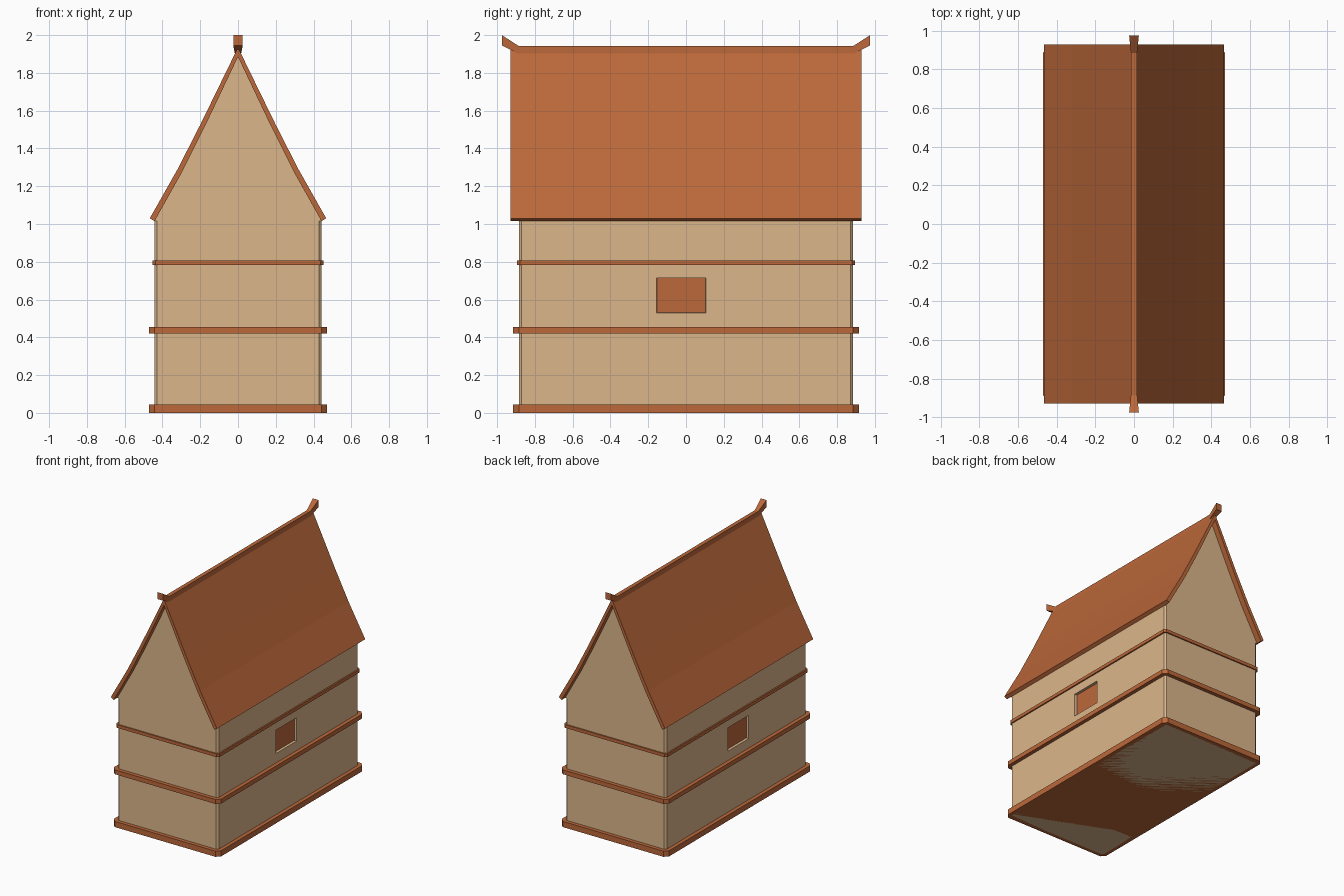
import bpy, bmesh

if "Cube" in bpy.data.objects:
    bpy.data.objects.remove(bpy.data.objects["Cube"])


def material(name, rgb):
    m = bpy.data.materials.new(name)
    m.diffuse_color = (*rgb, 1)
    m.use_nodes = True
    m.node_tree.nodes["Principled BSDF"].inputs["Base Color"].default_value = m.diffuse_color
    return m


TAN = material("tan plaster", (0.716, 0.468, 0.258))
BROWN = material("orange brown wood", (0.503, 0.138, 0.042))


def finish(name, bm, *mats):
    bmesh.ops.recalc_face_normals(bm, faces=bm.faces)
    me = bpy.data.meshes.new(name)
    bm.to_mesh(me)
    bm.free()
    for m in mats:
        me.materials.append(m)
    ob = bpy.data.objects.new(name, me)
    bpy.context.collection.objects.link(ob)
    return ob


def loft(sections):
    """Solid through rings of equal length, capped at both ends."""
    bm = bmesh.new()
    rings = [[bm.verts.new(p) for p in s] for s in sections]
    n = len(rings[0])
    for a, b in zip(rings, rings[1:]):
        for i in range(n):
            j = (i + 1) % n
            bm.faces.new((a[i], a[j], b[j], b[i]))
    bm.faces.new(rings[0])
    bm.faces.new(rings[-1])
    bmesh.ops.recalc_face_normals(bm, faces=bm.faces)
    return bm


def chamfered_box(hx, hy, z0, z1, c):
    plan = [(hx, hy - c), (hx - c, hy), (c - hx, hy), (-hx, hy - c),
            (-hx, c - hy), (c - hx, -hy), (hx - c, -hy), (hx, c - hy)]
    return loft([[(x, y, z) for x, y in plan] for z in (z0, z1)])


def prism(profile, hy):
    return loft([[(x, y, z) for x, z in profile] for y in (-hy, hy)])


# Walls with a recessed window on each long side
W = (-0.155, 0.105, 0.53, 0.715)
bm = chamfered_box(0.442, 0.885, 0.0, 1.015, 0.014)
for value, axis in ((W[0], 1), (W[1], 1), (W[2], 2), (W[3], 2)):
    co, no = [0, 0, 0], [0, 0, 0]
    co[axis], no[axis] = value, 1
    bmesh.ops.bisect_plane(bm, geom=bm.verts[:] + bm.edges[:] + bm.faces[:],
                           plane_co=co, plane_no=no)
panels = []
for f in bm.faces:
    c = f.calc_center_median()
    if abs(f.normal.x) > 0.99 and W[0] < c.y < W[1] and W[2] < c.z < W[3]:
        panels.append(f)
bmesh.ops.inset_individual(bm, faces=panels, thickness=0.002, depth=-0.02)
for f in panels:
    f.material_index = 1
finish("walls", bm, TAN, BROWN)

# Horizontal trim bands
for name, hx, hy, z0, z1, c in (("base_band", 0.472, 0.915, 0.0, 0.045, 0.03),
                                ("middle_band", 0.472, 0.915, 0.42, 0.455, 0.03),
                                ("upper_band", 0.453, 0.895, 0.782, 0.808, 0.016)):
    finish(name, chamfered_box(hx, hy, z0, z1, c), BROWN)

# Gable block and slightly concave roof shell
outer = [(0.467, 1.03), (0.32, 1.29), (0.2, 1.525), (0, 1.935)]
inner = [(0.442, 1.015), (0.295, 1.277), (0.176, 1.515), (0, 1.885)]


def mirrored(half):
    return half + [(-x, z) for x, z in reversed(half[:-1])]


finish("gable", prism(mirrored(inner), 0.885), TAN)
finish("roof", prism(mirrored(outer) + mirrored(inner)[::-1], 0.93), BROWN)

# Ridge beam with upturned ends
half = [(0.885, 1.90, 1.942, 0.016), (0.975, 1.945, 2.0, 0.025)]
stations = [(-y, a, b, w) for y, a, b, w in reversed(half)] + half
finish("ridge_beam", loft([[(-w, y, a), (w, y, a), (w, y, b), (-w, y, b)]
                           for y, a, b, w in stations]), BROWN)
